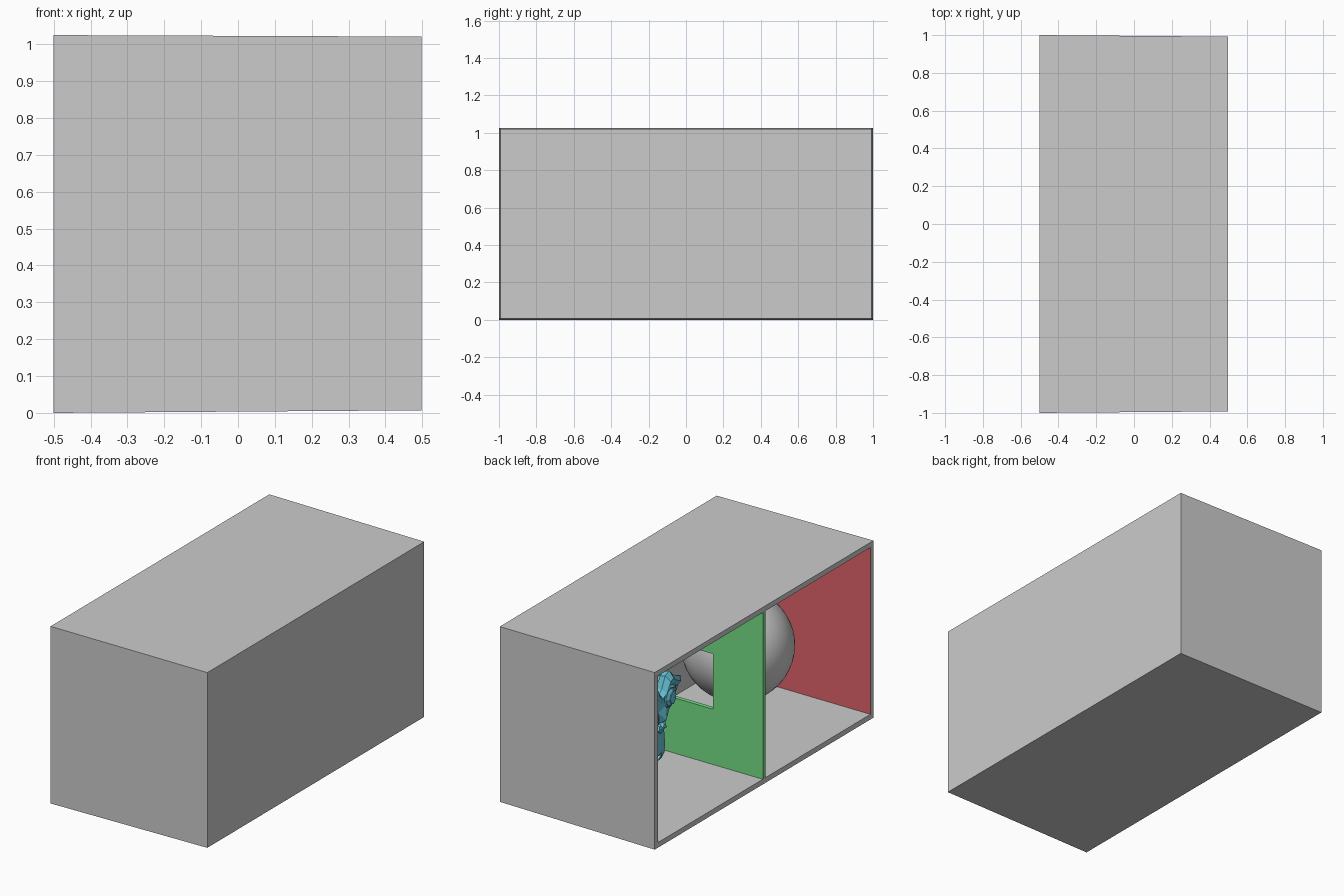
import bpy, bmesh, math

if "Cube" in bpy.data.objects:
    bpy.data.objects.remove(bpy.data.objects["Cube"])


def material(name, r, g, b):
    m = bpy.data.materials.new(name)
    m.diffuse_color = (r, g, b, 1)
    m.use_nodes = True
    m.node_tree.nodes["Principled BSDF"].inputs["Base Color"].default_value = m.diffuse_color
    return m


grey = material("grey", 0.6, 0.6, 0.6)
red = material("red", 0.75, 0.127, 0.146)
green = material("green", 0.175, 0.735, 0.235)
cyan = material("cyan", 0.14, 0.58, 0.72)


def loft(name, rings, mats, closed=False):
    """Bridge four-point rings; either cap the ends or join them in a loop."""
    bm = bmesh.new()
    vs = [[bm.verts.new(p) for p in ring] for ring in rings]
    pairs = list(zip(vs, vs[1:])) + ([(vs[-1], vs[0])] if closed else [])
    for a, b in pairs:
        for i in range(4):
            j = (i + 1) % 4
            bm.faces.new((a[i], a[j], b[j], b[i]))
    if not closed:
        bm.faces.new(vs[0])
        bm.faces.new(vs[-1])
    bmesh.ops.recalc_face_normals(bm, faces=bm.faces)
    me = bpy.data.meshes.new(name)
    bm.to_mesh(me)
    bm.free()
    for m in mats:
        me.materials.append(m)
    ob = bpy.data.objects.new(name, me)
    bpy.context.collection.objects.link(ob)
    return ob


def ring_yz(x, y, z0, z1):
    return [(x, -y, z0), (x, y, z0), (x, y, z1), (x, -y, z1)]


def ring_xz(y, x0, x1, z0, z1):
    return [(x0, y, z0), (x1, y, z0), (x1, y, z1), (x0, y, z1)]


# Room box: open towards -x, very slightly narrower at its closed side
room = loft("room_box", [
    ring_yz(0.498, 0.992, 0.007, 1.021),
    ring_yz(-0.5, 1.0, 0.0, 1.025),
    ring_yz(-0.5, 0.972, 0.03, 0.995),
    ring_yz(0.472, 0.972, 0.03, 0.995)], [grey, red])

# Red end wall: the inner face that looks towards +y
for p in room.data.polygons:
    if p.normal.y > 0.9 and p.center.y < 0:
        p.material_index = 1

# Green divider with a square window
outer = (-0.5, 0.472, 0.03, 0.995)
window = (-0.18, 0.15, 0.35, 0.67)
loft("divider", [
    ring_xz(0.012, *outer), ring_xz(-0.012, *outer),
    ring_xz(-0.012, *window), ring_xz(0.012, *window)], [green], closed=True)

# Ball in the red half
bpy.ops.mesh.primitive_uv_sphere_add(segments=48, ring_count=24, radius=0.3,
                                     location=(0, -0.475, 0.487))
ball = bpy.context.object
ball.name = "ball"
ball.data.materials.append(grey)
bpy.ops.object.shade_smooth()

# Monkey head in the other half, facing the open side
bpy.ops.mesh.primitive_monkey_add(size=0.6, location=(0.03, 0.52, 0.507),
                                  rotation=(0, 0, math.radians(-90)))
head = bpy.context.object
head.name = "monkey_head"
head.data.materials.append(cyan)
